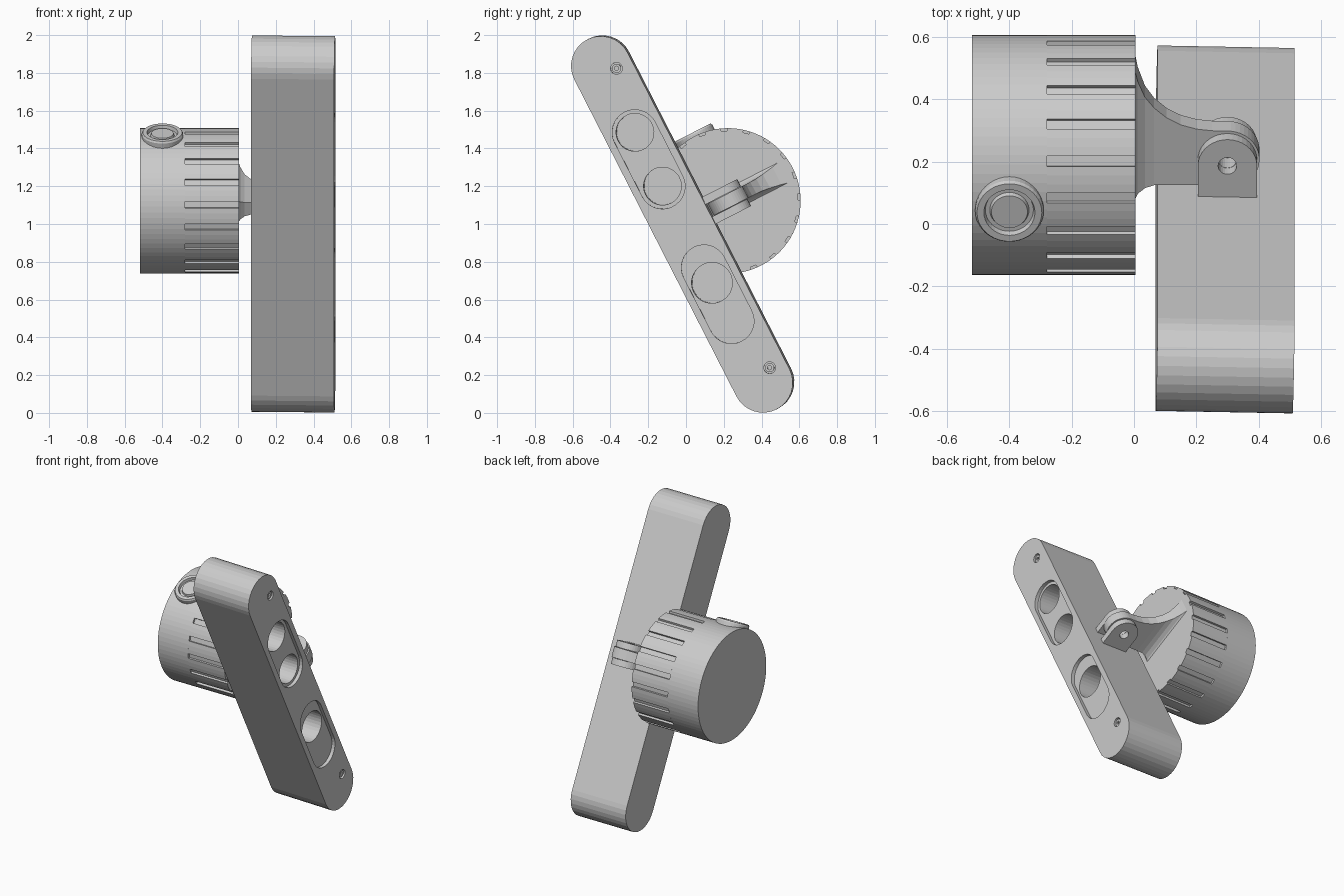
import bpy, bmesh
from math import sin, cos, pi, radians
from mathutils import Matrix, Vector

if "Cube" in bpy.data.objects:
    bpy.data.objects.remove(bpy.data.objects["Cube"])

# Working frame: x = thickness, y = out from the bar, z = along the bar; tilted about x
TILT = Matrix.Translation((0, -0.0175, 1)) @ Matrix.Rotation(radians(27.1), 4, 'X')
BAR_TURN = (Matrix.Translation((0.2925, 0, 0)) @ Matrix.Rotation(radians(-1.2), 4, 'Z')
            @ Matrix.Translation((-0.2925, 0, 0)))
HEAD_Y, HEAD_R = 0.269, 0.385


def finish(name, bm, extra=Matrix()):
    bmesh.ops.recalc_face_normals(bm, faces=bm.faces)
    bm.transform(TILT @ extra)
    me = bpy.data.meshes.new(name)
    bm.to_mesh(me)
    bm.free()
    ob = bpy.data.objects.new(name, me)
    bpy.context.collection.objects.link(ob)
    return ob


def prism(name, outline, axis, a, b, extra=Matrix()):
    """Extrude an outline: along x the points are (y, z), along z they are (x, y)."""
    bm = bmesh.new()
    place = (lambda p, h: (h, *p)) if axis == 'x' else (lambda p, h: (*p, h))
    low = [bm.verts.new(place(p, a)) for p in outline]
    high = [bm.verts.new(place(p, b)) for p in outline]
    bm.faces.new(low)
    bm.faces.new(high)
    n = len(outline)
    for i in range(n):
        j = (i + 1) % n
        bm.faces.new((low[i], low[j], high[j], high[i]))
    return finish(name, bm, extra)


def arc(cx, cy, r, start, end, n):
    return [(cx + r * cos(start + (end - start) * i / n),
             cy + r * sin(start + (end - start) * i / n)) for i in range(n + 1)]


def circle(cx, cy, r, n=32):
    return arc(cx, cy, r, 0, 2 * pi, n)[:-1]


def stadium(z0, z1, r, n=16):
    return arc(0, z1, r, 0, pi, n) + arc(0, z0, r, pi, 2 * pi, n)


def cut(ob, cutters):
    bpy.context.view_layer.objects.active = ob
    for c in cutters:
        c.hide_render = True
        m = ob.modifiers.new('cut', 'BOOLEAN')
        m.operation, m.solver, m.object = 'DIFFERENCE', 'EXACT', c
        bpy.ops.object.modifier_apply(modifier=m.name)
        bpy.data.objects.remove(c)


# Long rounded bar with socket recesses, holes and screw wells
FACE = 0.5125
SCREWS = [(0.068, 0.893), (0.068, -0.887)]
bar = prism('bar', stadium(-0.942, 0.942, 0.158), 'x', 0.0725, FACE, BAR_TURN)
shapes = [(stadium(0.227, 0.547, 0.12), 0.025), (stadium(-0.574, -0.257, 0.12), 0.025)]
shapes += [(circle(0, z, r), 0.2) for z, r in ((0.547, 0.1), (0.227, 0.1), (-0.348, 0.108))]
shapes += [(circle(y, z, 0.031, 20), 0.03) for y, z in SCREWS]
cut(bar, [prism('bar_cutter', s, 'x', FACE - d, FACE + 0.05, BAR_TURN) for s, d in shapes])

# Screw heads with hexagonal sockets
for i, (y, z) in enumerate(SCREWS):
    screw = prism(f'screw_{i + 1}', circle(y, z, 0.024, 20), 'x', FACE - 0.04, FACE - 0.008, BAR_TURN)
    cut(screw, [prism('socket_cutter', circle(y, z, 0.012, 6), 'x', FACE - 0.028, FACE + 0.05, BAR_TURN)])

# Round head whose outline is notched on the front half
head_back = prism('head_back', circle(HEAD_Y, 0, HEAD_R, 80), 'x', -0.52, -0.28)
notched = []
for k in range(20):
    mid = pi / 2 - radians(6) - k * 2 * pi / 20
    half = 0.017 / HEAD_R
    for da, r in ((half, HEAD_R), (half, HEAD_R - 0.014), (-half, HEAD_R - 0.014), (-half, HEAD_R),
                  (-half - 0.075, HEAD_R), (-half - 0.15, HEAD_R)):
        notched.append((HEAD_Y + r * cos(mid + da), r * sin(mid + da)))
head_front = prism('head_grip', notched, 'x', -0.28, 0.005)

# Turned push button on the head
bm = bmesh.new()
profile = [(0, 0.3), (0.11, 0.3), (0.11, 0.397), (0.104, 0.407), (0.082, 0.407), (0.077, 0.388),
           (0.063, 0.388), (0.058, 0.402), (0, 0.402)]
verts = [bm.verts.new((r - 0.4, HEAD_Y, z)) for r, z in profile]
edges = [bm.edges.new(p) for p in zip(verts, verts[1:])]
bmesh.ops.spin(bm, geom=verts + edges, cent=(-0.4, HEAD_Y, 0), axis=(0, 0, 1),
               angle=2 * pi, steps=40, use_merge=True)
bmesh.ops.remove_doubles(bm, verts=bm.verts, dist=1e-5)
finish('button', bm)

# Flared arm from the head to the hinge: (x, low y, high y, half thickness)
sections = [(0, 0.135, 0.62, 0.065), (0.012, 0.155, 0.56, 0.052), (0.035, 0.17, 0.498, 0.041),
            (0.065, 0.178, 0.456, 0.036), (0.105, 0.178, 0.42, 0.035), (0.15, 0.178, 0.395, 0.035),
            (0.2, 0.178, 0.38, 0.035), (0.25, 0.178, 0.374, 0.035)]
PX, PY = 0.3, 0.27
bm = bmesh.new()
rings = [[bm.verts.new((x, y, z)) for y, z in ((lo, -t), (hi, -t), (hi, t), (lo, t))]
         for x, lo, hi, t in sections]
for a, b in zip(rings, rings[1:]):
    for i in range(4):
        j = (i + 1) % 4
        bm.faces.new((a[i], a[j], b[j], b[i]))
bm.faces.new(rings[0])
# rounded knuckle closes the arm end
tip = arc(PX, PY, 0.103, radians(84), radians(-84), 20)
lows = [rings[-1][1]] + [bm.verts.new((x, y, -0.035)) for x, y in tip] + [rings[-1][0]]
highs = [rings[-1][2]] + [bm.verts.new((x, y, 0.035)) for x, y in tip] + [rings[-1][3]]
bm.faces.new(lows)
bm.faces.new(highs)
for i in range(len(lows) - 1):
    bm.faces.new((lows[i], lows[i + 1], highs[i + 1], highs[i]))
arm = finish('arm', bm)
cut(arm, [prism('pin_cutter', circle(PX, PY, 0.03, 24), 'z', -0.2, 0.2)])

# Two hinge plates standing on the bar
plate = [(PX - 0.095, 0.14)] + arc(PX, PY, 0.095, pi, 0, 18) + [(PX + 0.095, 0.14)]
for name, side in (('hinge_plate_upper', 1), ('hinge_plate_lower', -1)):
    ob = prism(name, plate, 'z', 0.037 * side, 0.08 * side)
    cut(ob, [prism('pin_cutter', circle(PX, PY, 0.03, 24), 'z', -0.2, 0.2)])
